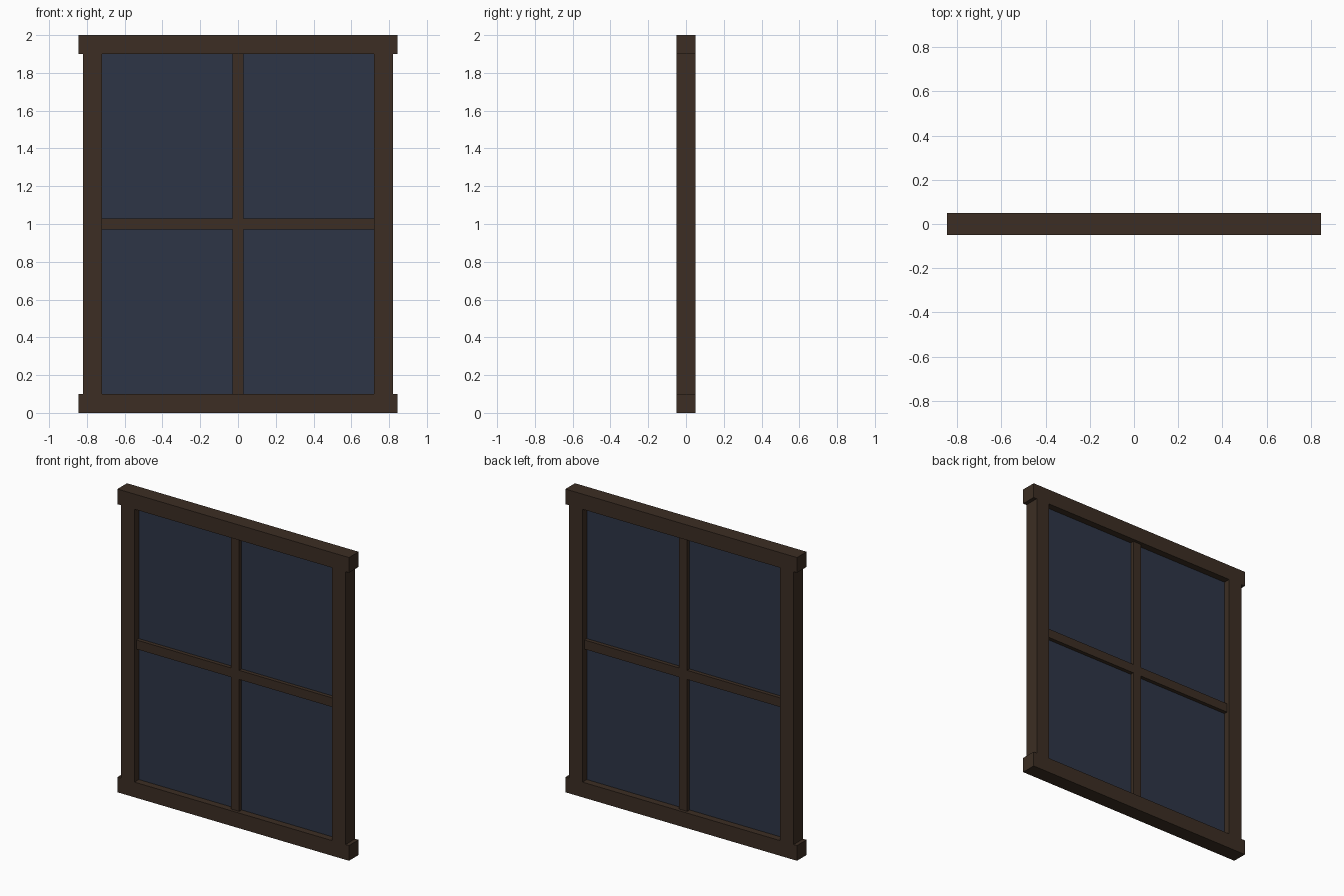
import bpy

default = bpy.data.objects.get("Cube")
if default:
    bpy.data.objects.remove(default, do_unlink=True)


def material(name, color):
    mat = bpy.data.materials.new(name)
    mat.use_nodes = True
    mat.diffuse_color = (*color, 1)
    bsdf = mat.node_tree.nodes["Principled BSDF"]
    bsdf.inputs["Base Color"].default_value = (*color, 1)
    bsdf.inputs["Roughness"].default_value = 0.8
    return mat


wood = material("dark_wood", (0.045, 0.027, 0.017))
glass = material("blue_glass", (0.027, 0.036, 0.061))


def box(name, center, size, mat):
    bpy.ops.mesh.primitive_cube_add(size=1, location=center)
    obj = bpy.context.object
    obj.name = name
    obj.scale = size
    bpy.ops.object.transform_apply(location=False, rotation=False, scale=True)
    obj.data.materials.append(mat)
    return obj


HEIGHT, RAIL_WIDTH, DEPTH, BOARD = 2.0, 1.69, 0.1, 0.1
OPENING_W, OPENING_H = 1.44, HEIGHT - 2 * BOARD
BAR, BAR_DEPTH = 0.06, 0.06
MID = HEIGHT / 2

# Top and bottom rails, overhanging the uprights
for name, z in (("bottom_rail", BOARD / 2), ("top_rail", HEIGHT - BOARD / 2)):
    box(name, (0, 0, z), (RAIL_WIDTH, DEPTH, BOARD), wood)

# Side uprights
for name, side in (("right_upright", -1), ("left_upright", 1)):
    box(name, (side * (OPENING_W + BOARD) / 2, 0, MID), (BOARD, DEPTH, OPENING_H), wood)

# Crossing glazing bars: one full-height bar and two halves butted against it
box("vertical_bar", (0, 0, MID), (BAR, BAR_DEPTH, OPENING_H), wood)
half = (OPENING_W - BAR) / 2
for name, side in (("right_crossbar", -1), ("left_crossbar", 1)):
    box(name, (side * (BAR + half) / 2, 0, MID), (half, BAR_DEPTH, BAR), wood)

# Glass pane behind the bars
box("glass_pane", (0, 0, MID), (OPENING_W, 0.01, OPENING_H), glass)
